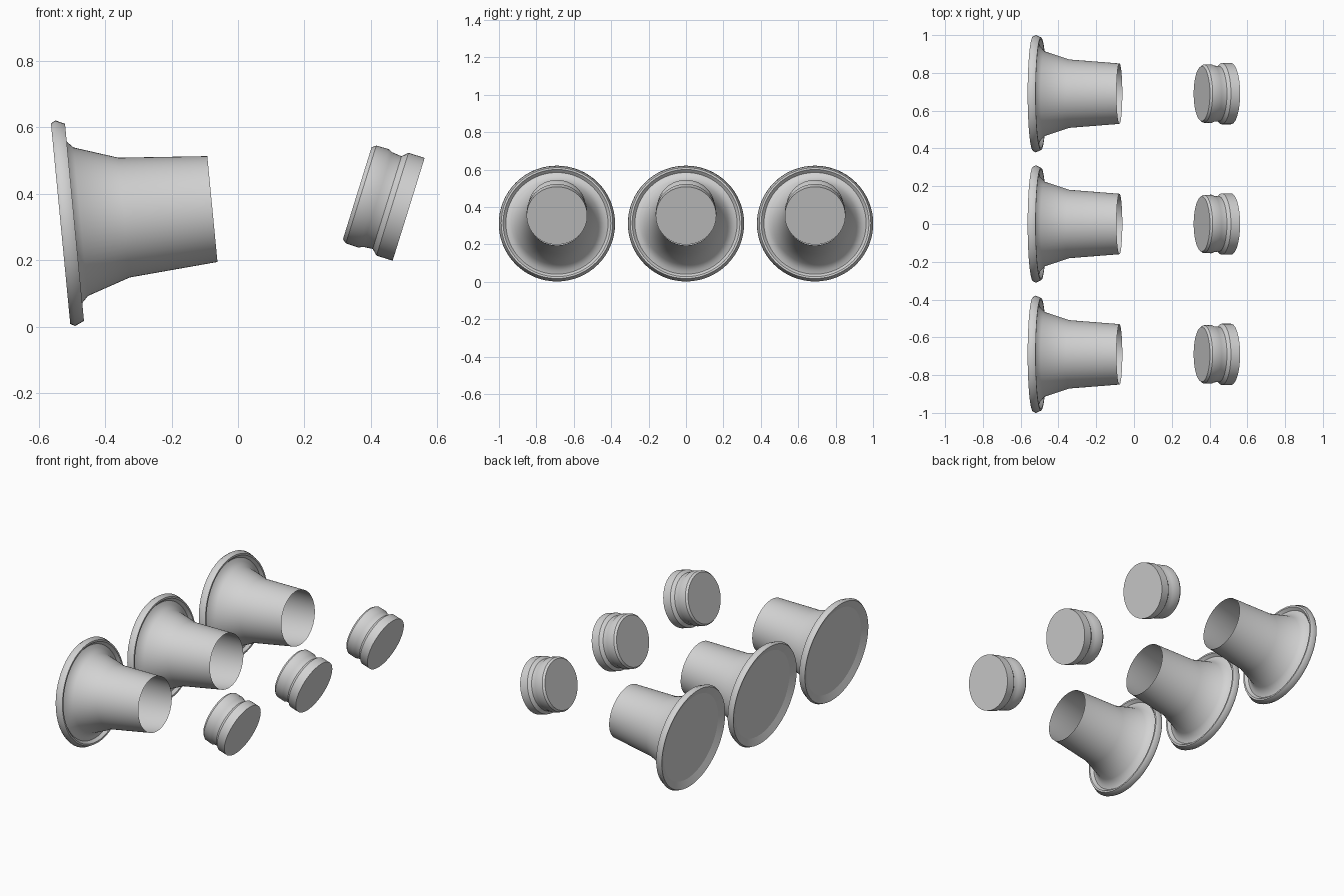
import bpy, bmesh, math
from mathutils import Matrix

cube = bpy.data.objects.get("Cube")
if cube:
    bpy.data.objects.remove(cube, do_unlink=True)

SEGMENTS = 64
ROW = (-0.69, 0.0, 0.69)

grey = bpy.data.materials.new("light_grey")
grey.use_nodes = True
colour = (0.65, 0.65, 0.65, 1)
grey.diffuse_color = colour
grey.node_tree.nodes["Principled BSDF"].inputs["Base Color"].default_value = colour


def lathe(name, profile, centre, tilt, smooth_angle, cap_start=False, cap_end=False):
    """Revolve (height, radius) pairs about local z, then tip the axis toward +x."""
    bm = bmesh.new()
    rings = []
    for h, r in profile:
        rings.append([bm.verts.new((r * math.cos(t), r * math.sin(t), h))
                      for t in (math.tau * i / SEGMENTS for i in range(SEGMENTS))])
    for low, high in zip(rings, rings[1:]):
        for i in range(SEGMENTS):
            j = (i + 1) % SEGMENTS
            bm.faces.new((low[i], low[j], high[j], high[i]))
    if cap_start:
        bm.faces.new(rings[0][::-1])
    if cap_end:
        bm.faces.new(rings[-1])
    mesh = bpy.data.meshes.new(name)
    bm.to_mesh(mesh)
    bm.free()
    mesh.materials.append(grey)
    obj = bpy.data.objects.new(name, mesh)
    bpy.context.collection.objects.link(obj)
    obj.matrix_world = (Matrix.Translation(centre)
                        @ Matrix.Rotation(math.radians(tilt), 4, 'Y'))
    bpy.ops.object.select_all(action='DESELECT')
    obj.select_set(True)
    bpy.context.view_layer.objects.active = obj
    bpy.ops.object.shade_smooth_by_angle(angle=math.radians(smooth_angle))
    for face in mesh.polygons:
        if len(face.vertices) > 4:
            face.use_smooth = False
    return obj


# Profiles as (distance along axis, radius)
# sunken back plate, dished lip and outer rim
flange = [(0.018, 0.26), (0, 0.303), (0.014, 0.311), (0.042, 0.298), (0.042, 0.288)]
# groove wall and floor, then flared tube with an open mouth
tube = [(0.042, 0.288), (0.026, 0.273), (0.034, 0.252), (0.061, 0.2245),
        (0.192, 0.181), (0.459, 0.16)]
plug = [(0, 0.145), (0.012, 0.154), (0.052, 0.155), (0.064, 0.149),
        (0.094, 0.146), (0.111, 0.162), (0.162, 0.162)]

for number, y in enumerate(ROW, 1):
    cup_base = (-0.534, y, 0.3105)
    lathe(f"cup_flange_{number}", flange, cup_base, 84.5, 55, cap_start=True)
    lathe(f"cup_tube_{number}", tube, cup_base, 84.5, 30)
    lathe(f"plug_{number}", plug, (0.359, y, 0.402), 107.3, 30, True, True)
